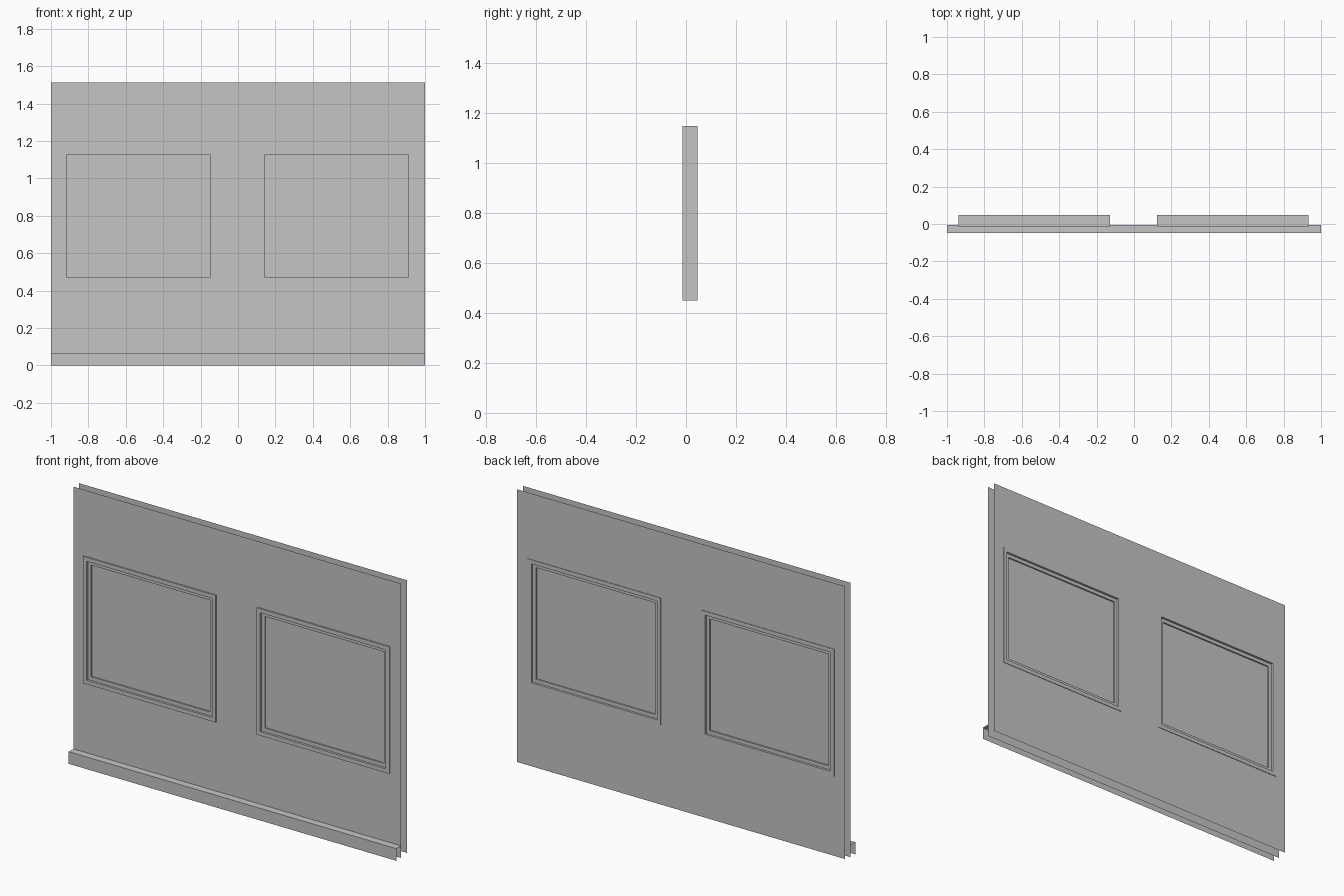
import bpy
import bmesh

if "Cube" in bpy.data.objects:
    bpy.data.objects.remove(bpy.data.objects["Cube"], do_unlink=True)

# One plain grey for everything
grey = bpy.data.materials.new("plain grey")
grey.use_nodes = True
colour = (0.56, 0.56, 0.56, 1)
grey.diffuse_color = colour
grey.node_tree.nodes["Principled BSDF"].inputs["Base Color"].default_value = colour

# Shared measurements
HEIGHT = 1.513
FRONT_Y, BACK_Y = -0.006, 0.044
BASE_Y, BASE_TOP = -0.047, 0.067
WINDOW_X = {"right": -0.532, "left": 0.528}
WINDOW_Z = 0.799
OUTER_W, OUTER_H = 0.405, 0.35
LIP = 0.022
STEP = 0.02
FRAME_FRONT, FRAME_DEPTH = -0.014, 0.061


def finish(name, bm):
    mesh = bpy.data.meshes.new(name)
    bm.to_mesh(mesh)
    bm.free()
    mesh.materials.append(grey)
    obj = bpy.data.objects.new(name, mesh)
    bpy.context.collection.objects.link(obj)


def quad(bm, corners):
    bm.faces.new([bm.verts.new(c) for c in corners])


def wall_sheet(name, y, bottom, facing):
    """A thin sheet of panels that leaves the window openings free."""
    bm = bmesh.new()
    half_w, half_h = OUTER_W - LIP / 2, OUTER_H - LIP / 2
    xs = [-1]
    for cx in WINDOW_X.values():
        xs += [cx - half_w, cx + half_w]
    xs.append(1)
    zs = [bottom, WINDOW_Z - half_h, WINDOW_Z + half_h, HEIGHT]
    for i in range(len(xs) - 1):
        for j in range(len(zs) - 1):
            if j == 1 and i % 2 == 1:
                continue
            a, b, c, d = xs[i], xs[i + 1], zs[j], zs[j + 1]
            quad(bm, [(a, y, c), (b, y, c), (b, y, d), (a, y, d)])
    bmesh.ops.remove_doubles(bm, verts=bm.verts, dist=0.0001)
    if facing > 0:
        bmesh.ops.reverse_faces(bm, faces=bm.faces)
    finish(name, bm)


def window(name, cx):
    """Stepped frame and pane, as rectangular rings bridged from front to back."""
    bm = bmesh.new()
    inner = LIP + STEP
    rings = [(inner, 0.02), (inner, 0.012), (LIP, 0.012), (LIP, 0), (0, 0)]
    rings += [(inset, FRAME_DEPTH - y) for inset, y in reversed(rings)]
    loops = []
    for inset, y in rings:
        w, h = OUTER_W - inset, OUTER_H - inset
        loops.append([bm.verts.new((cx + sx * w, FRAME_FRONT + y, WINDOW_Z + sz * h))
                      for sx, sz in ((-1, -1), (1, -1), (1, 1), (-1, 1))])
    for lower, upper in zip(loops, loops[1:]):
        for k in range(4):
            n = (k + 1) % 4
            bm.faces.new((lower[k], lower[n], upper[n], upper[k]))
    bm.faces.new(loops[0])
    bm.faces.new(loops[-1])
    bmesh.ops.recalc_face_normals(bm, faces=bm.faces)
    finish(name, bm)


# Front and back wall sheets, the back one stopping just short of the floor
wall_sheet("front_wall_sheet", FRONT_Y, 0, -1)
wall_sheet("back_wall_sheet", BACK_Y, 0.009, 1)

# Windows
for side, x in WINDOW_X.items():
    window(side + "_window", x)

# Skirting board, open at the ends and underneath
bm = bmesh.new()
quad(bm, [(-1, BASE_Y, 0), (1, BASE_Y, 0), (1, BASE_Y, BASE_TOP), (-1, BASE_Y, BASE_TOP)])
quad(bm, [(-1, BASE_Y, BASE_TOP), (1, BASE_Y, BASE_TOP),
          (1, FRONT_Y, BASE_TOP), (-1, FRONT_Y, BASE_TOP)])
bmesh.ops.remove_doubles(bm, verts=bm.verts, dist=0.0001)
finish("skirting_board", bm)
